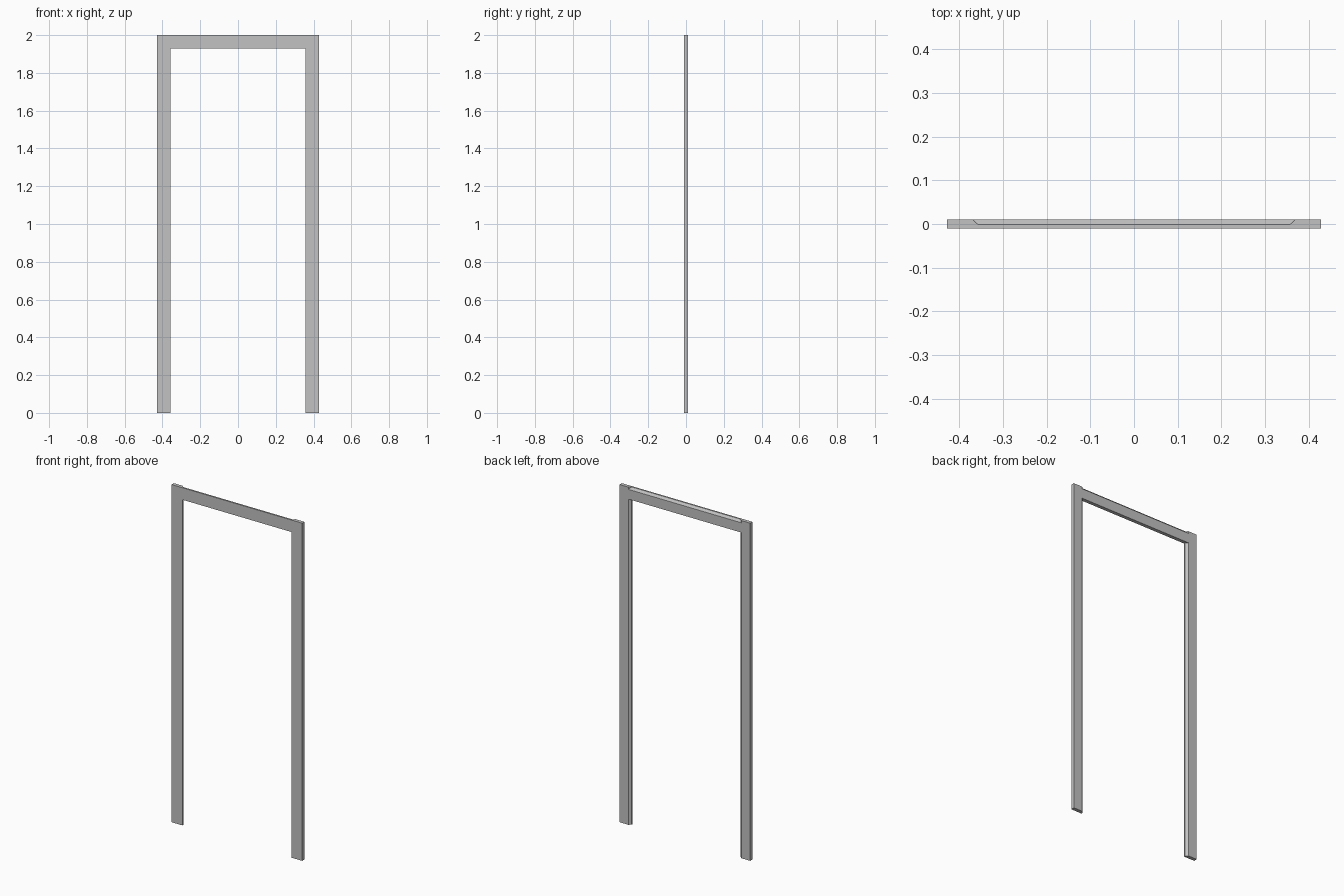
import bpy

cube = bpy.data.objects.get("Cube")
if cube:
    bpy.data.objects.remove(cube, do_unlink=True)

HALF_WIDTH, HEIGHT = 0.428, 2.0
BAR = 0.071          # face width of every bar
HALF_DEPTH = 0.0107
CHAMFER = 0.013      # rear chamfer width
STEP = -0.001        # depth where the chamfer starts
INNER = HALF_WIDTH - BAR

grey = bpy.data.materials.new("light grey")
grey.use_nodes = True
colour = (0.54, 0.54, 0.54, 1)
grey.diffuse_color = colour
grey.node_tree.nodes["Principled BSDF"].inputs["Base Color"].default_value = colour


def loft(name, start, end):
    """Solid bar between two matching end outlines."""
    n = len(start)
    faces = [(i, (i + 1) % n, (i + 1) % n + n, i + n) for i in range(n)]
    faces += [tuple(reversed(range(n))), tuple(range(n, 2 * n))]
    mesh = bpy.data.meshes.new(name)
    mesh.from_pydata(start + end, [], faces)
    mesh.materials.append(grey)
    obj = bpy.data.objects.new(name, mesh)
    bpy.context.collection.objects.link(obj)


# Posts: square outer edge, inner edge chamfered on the rear half
post = [(INNER, -HALF_DEPTH), (HALF_WIDTH, -HALF_DEPTH), (HALF_WIDTH, HALF_DEPTH),
        (INNER + CHAMFER, HALF_DEPTH), (INNER, STEP)]
for name, side in (("left_post", 1), ("right_post", -1)):
    outline = [(side * x, y) for x, y in post][::side]
    loft(name, [(x, y, 0) for x, y in outline], [(x, y, HEIGHT) for x, y in outline])

# Header: top rear edge chamfered, ends fitted to the post chamfers
low = HEIGHT - BAR
header = [(-HALF_DEPTH, low), (STEP, low), (HALF_DEPTH, low),
          (HALF_DEPTH, HEIGHT - CHAMFER), (STEP, HEIGHT), (-HALF_DEPTH, HEIGHT)]


def end_x(y):
    return INNER + max(y - STEP, 0) / (HALF_DEPTH - STEP) * CHAMFER


loft("header", [(-end_x(y), y, z) for y, z in header], [(end_x(y), y, z) for y, z in header])
